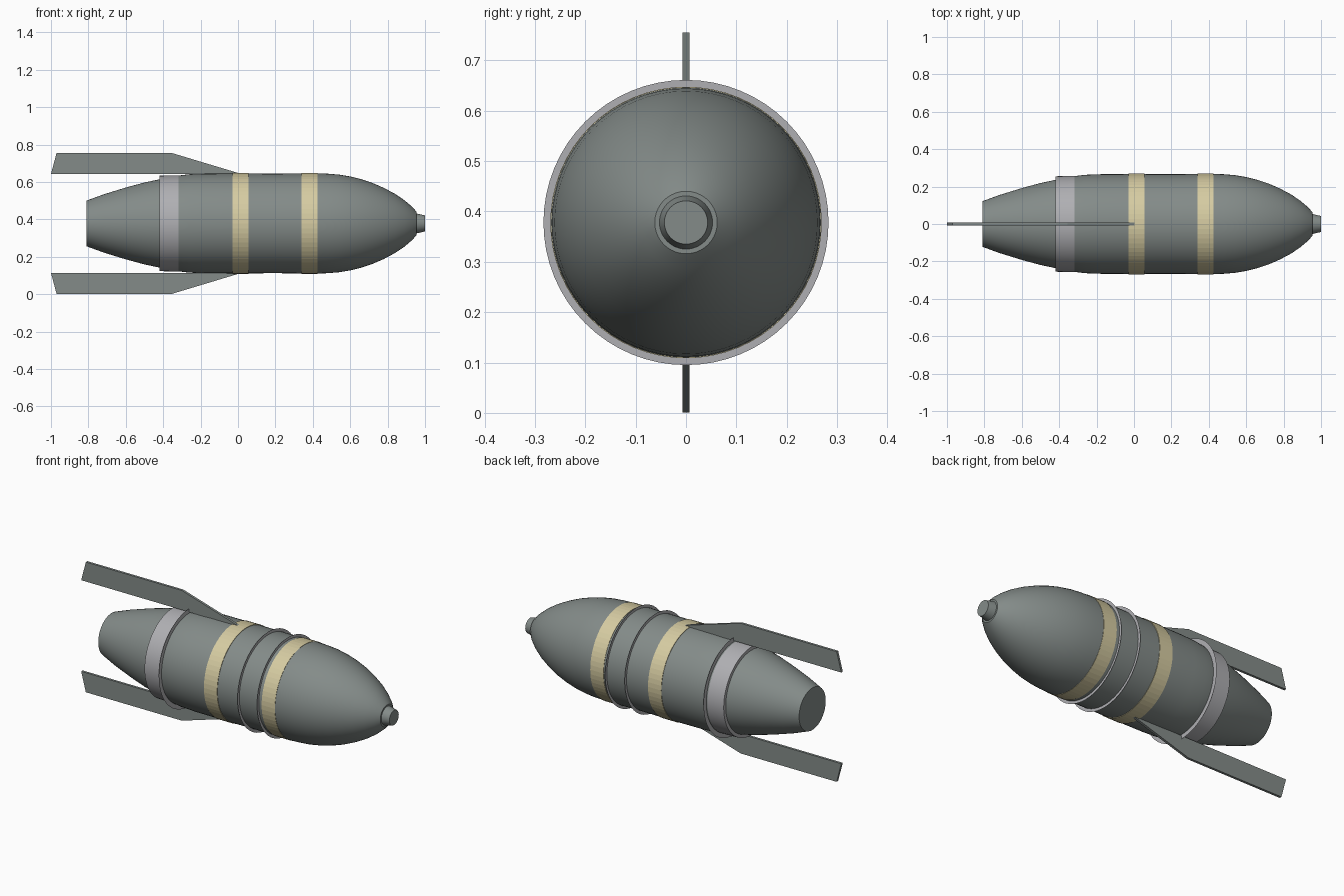
import bpy, bmesh, math

if "Cube" in bpy.data.objects:
    bpy.data.objects.remove(bpy.data.objects["Cube"])

AXIS_Z = 0.378


def material(name, rgb):
    m = bpy.data.materials.new(name)
    m.diffuse_color = (*rgb, 1)
    m.use_nodes = True
    m.node_tree.nodes["Principled BSDF"].inputs["Base Color"].default_value = m.diffuse_color
    return m


grey = material("grey green paint", (0.23, 0.26, 0.25))
silver = material("silver metal", (0.43, 0.43, 0.45))
yellow = material("pale yellow", (0.67, 0.60, 0.36))


def finish(bm, name, mat, smooth=True, normals=True):
    if normals:
        bmesh.ops.recalc_face_normals(bm, faces=bm.faces[:])
    me = bpy.data.meshes.new(name)
    bm.to_mesh(me)
    bm.free()
    me.materials.append(mat)
    ob = bpy.data.objects.new(name, me)
    bpy.context.collection.objects.link(ob)
    if smooth:
        bpy.ops.object.select_all(action='DESELECT')
        ob.select_set(True)
        bpy.context.view_layer.objects.active = ob
        bpy.ops.object.shade_smooth_by_angle(angle=math.radians(28))
    return ob


def lathe(name, profile, mat, smooth=True, caps=False, segs=64):
    """Revolve (x, radius) points around the long axis."""
    bm = bmesh.new()
    rings = []
    for x, r in profile:
        rings.append([bm.verts.new((x, r * math.cos(a), AXIS_Z + r * math.sin(a)))
                      for a in (2 * math.pi * i / segs for i in range(segs))])
    for a, b in zip(rings, rings[1:]):
        for i in range(segs):
            j = (i + 1) % segs
            bm.faces.new((a[i], a[j], b[j], b[i]))
    if caps:
        bm.faces.new(rings[0])
        bm.faces.new(rings[-1])
    return finish(bm, name, mat, smooth)


# Main shell: tapered tail, straight middle, rounded nose
lathe("body", [(-0.81, 0.122), (-0.72, 0.155), (-0.60, 0.192), (-0.50, 0.219),
               (-0.42, 0.236), (-0.32, 0.256), (-0.26, 0.263), (-0.18, 0.266),
               (0.0, 0.267), (0.2, 0.266), (0.42, 0.268), (0.48, 0.266),
               (0.54, 0.261), (0.60, 0.251), (0.66, 0.236), (0.72, 0.216),
               (0.78, 0.190), (0.84, 0.158), (0.89, 0.124), (0.93, 0.090),
               (0.955, 0.062)], grey, caps=True)

# Small fuse cap at the tip
lathe("nose_cap", [(0.94, 0.055), (0.96, 0.052), (0.985, 0.046), (1.0, 0.043)],
      grey, caps=True)

# Silver collar over the tail
lathe("tail_collar", [(-0.42, 0.234), (-0.42, 0.255), (-0.318, 0.2575)], silver)

# Painted bands
for name, x0, x1 in (("rear_band", -0.03, 0.055), ("front_band", 0.34, 0.425)):
    lathe(name, [(x0, 0.266), (x0, 0.2695), (x1, 0.2695), (x1, 0.266)],
          yellow, smooth=False)

# Paper-thin raised rings
for name, x in (("collar_ring", -0.31), ("middle_ring", 0.195), ("front_ring", 0.32)):
    lathe(name, [(x, 0.255), (x, 0.283)], silver, smooth=False)

# Upper and lower fins, mirrored about the axis
outline = [(-1.0, 0.264), (-0.97, 0.377), (-0.355, 0.377), (0.02, 0.264)]
for name, s in (("upper_fin", 1), ("lower_fin", -1)):
    bm = bmesh.new()
    face = bm.faces.new([bm.verts.new((x, -0.007, AXIS_Z + s * h)) for x, h in outline])
    ext = bmesh.ops.extrude_face_region(bm, geom=[face])
    bmesh.ops.translate(bm, vec=(0, 0.014, 0),
                        verts=[v for v in ext["geom"] if isinstance(v, bmesh.types.BMVert)])
    finish(bm, name, grey, smooth=False)
